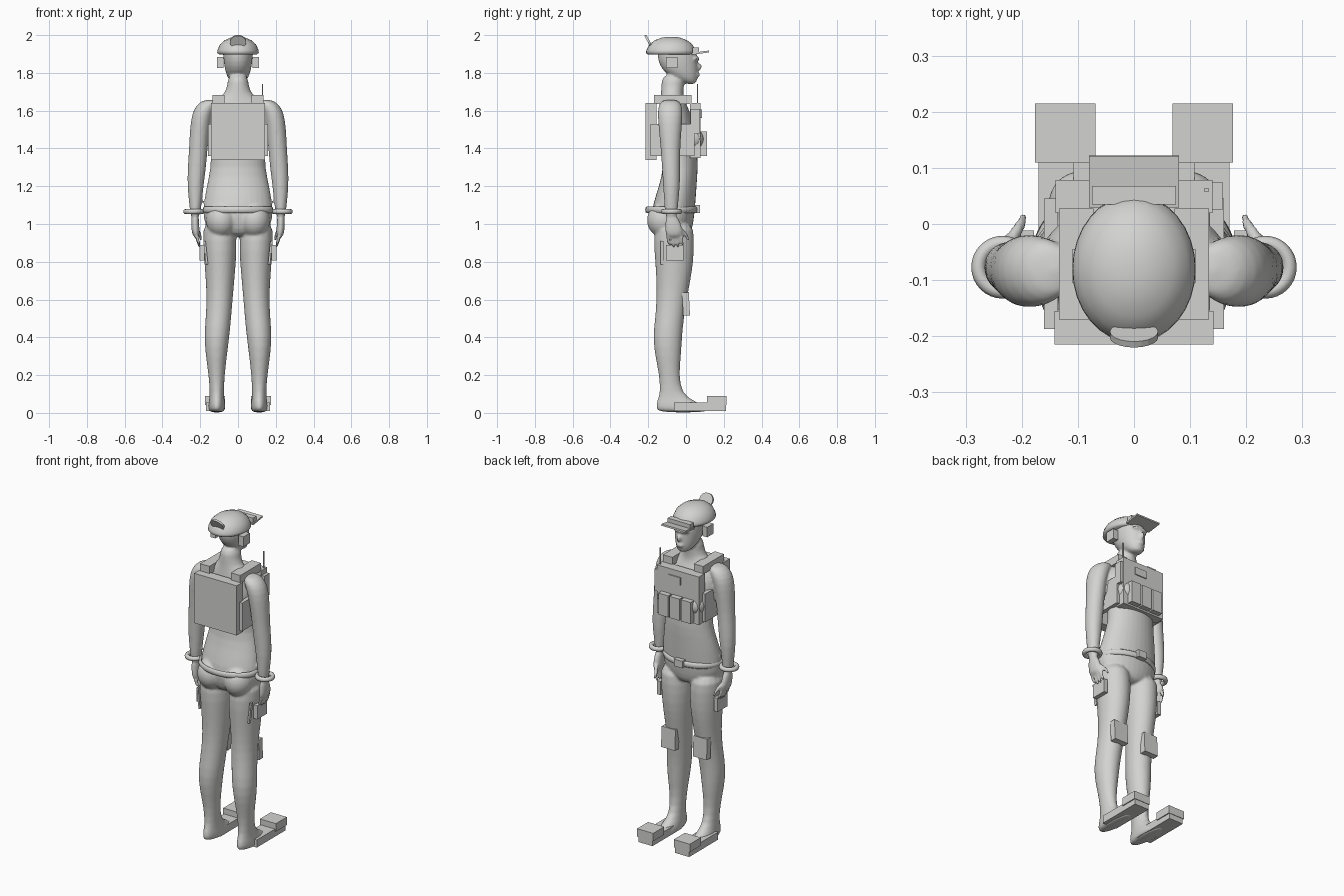
import bpy, bmesh, math
from mathutils import Matrix, Vector

cube = bpy.data.objects.get("Cube")
if cube:
    bpy.data.objects.remove(cube, do_unlink=True)

grey = bpy.data.materials.new("plain grey")
grey.use_nodes = True
grey.diffuse_color = (0.65, 0.65, 0.64, 1)
grey.node_tree.nodes["Principled BSDF"].inputs["Base Color"].default_value = grey.diffuse_color


def finish(name, bm, smooth=False):
    bmesh.ops.recalc_face_normals(bm, faces=bm.faces)
    for f in bm.faces:
        f.smooth = smooth
    me = bpy.data.meshes.new(name)
    bm.to_mesh(me)
    bm.free()
    me.materials.append(grey)
    ob = bpy.data.objects.new(name, me)
    bpy.context.collection.objects.link(ob)
    return ob


def loft(bm, sections, side=1, n=16):
    """Stack of elliptical rings, each given as z, x0, x1, y0, y1."""
    rings = []
    for z, x0, x1, y0, y1 in sections:
        ring = []
        for i in range(n):
            a = math.tau * i / n
            x = (x0 + x1) / 2 + (x1 - x0) / 2 * math.cos(a)
            y = (y0 + y1) / 2 + (y1 - y0) / 2 * math.sin(a)
            ring.append(bm.verts.new((side * x, y, z)))
        rings.append(ring)
    for a, b in zip(rings, rings[1:]):
        for i in range(n):
            j = (i + 1) % n
            bm.faces.new((a[i], a[j], b[j], b[i]))
    bm.faces.new(rings[0])
    bm.faces.new(rings[-1])


def ball(bm, centre, radii):
    m = Matrix.Translation(centre) @ Matrix.Diagonal((*radii, 1))
    bmesh.ops.create_uvsphere(bm, u_segments=16, v_segments=10, radius=1, matrix=m)


def box(name, x, y, z, tilt=0, lean=0):
    """Box from ranges, turned about its middle."""
    lo, hi = Vector((x[0], y[0], z[0])), Vector((x[1], y[1], z[1]))
    size = hi - lo
    bm = bmesh.new()
    m = (Matrix.Translation((lo + hi) / 2) @ Matrix.Rotation(tilt, 4, 'X')
         @ Matrix.Rotation(lean, 4, 'Y') @ Matrix.Diagonal((*size, 1)))
    bmesh.ops.create_cube(bm, size=1, matrix=m)
    return finish(name, bm)


def pair(name, x, y, z, tilt=0, lean=0):
    box("left_" + name, x, y, z, tilt, lean)
    box("right_" + name, (-x[1], -x[0]), y, z, tilt, -lean)


def ring(name, centre, rx, ry, tube, height):
    bm = bmesh.new()
    n, m = 32, 8
    grid = []
    for i in range(n):
        a = math.tau * i / n
        row = []
        for j in range(m):
            b = math.tau * j / m
            r = tube * math.cos(b)
            row.append(bm.verts.new((centre[0] + (rx + r) * math.cos(a),
                                     centre[1] + (ry + r) * math.sin(a),
                                     centre[2] + height * math.sin(b))))
        grid.append(row)
    for i in range(n):
        for j in range(m):
            k, l = (i + 1) % n, (j + 1) % m
            bm.faces.new((grid[i][j], grid[k][j], grid[k][l], grid[i][l]))
    return finish(name, bm, True)


# Body: overlapping lofts fused into one smooth skin
bm = bmesh.new()
torso = [(.93, .09, -.14, .01), (.97, .165, -.17, .035), (1.03, .19, -.185, .045),
         (1.10, .187, -.18, .052), (1.20, .17, -.145, .058), (1.30, .146, -.12, .066),
         (1.40, .148, -.13, .06), (1.50, .165, -.15, .05), (1.58, .17, -.15, .03),
         (1.64, .15, -.14, .0), (1.675, .085, -.135, -.015), (1.72, .056, -.132, -.012),
         (1.80, .056, -.13, .0)]
loft(bm, [(z, -w, w, a, b) for z, w, a, b in torso])
head = [(1.738, .028, .005, .052), (1.77, .055, -.07, .064), (1.81, .069, -.125, .066),
        (1.86, .078, -.15, .064), (1.91, .08, -.155, .06), (1.95, .07, -.14, .04),
        (1.97, .04, -.11, .0)]
loft(bm, [(z, -w, w, a, b) for z, w, a, b in head])
ball(bm, (0, .066, 1.832), (.013, .018, .022))
ball(bm, (0, .062, 1.79), (.024, .013, .012))
ball(bm, (0, .052, 1.875), (.055, .02, .012))
for s in (1, -1):
    loft(bm, [(.0, .07, .155, -.155, .13), (.03, .065, .16, -.163, .12),
              (.06, .07, .155, -.157, .05), (.10, .075, .149, -.138, -.02),
              (.20, .07, .156, -.142, -.036), (.30, .058, .172, -.165, -.025),
              (.40, .045, .18, -.177, -.02), (.50, .035, .173, -.165, -.01),
              (.60, .027, .167, -.157, .006), (.70, .018, .172, -.158, .025),
              (.80, .009, .18, -.165, .042), (.92, .003, .187, -.175, .046),
              (1.02, .02, .187, -.16, .04)], s)
    ball(bm, (s * .088, -.115, 1.02), (.085, .095, .095))
    ball(bm, (s * .095, .035, 1.45), (.06, .062, .06))
    # Arm
    loft(bm, [(1.02, .205, .25, -.11, -.045), (1.10, .192, .258, -.115, -.042),
              (1.20, .182, .27, -.122, -.03), (1.30, .168, .267, -.128, -.03),
              (1.40, .16, .26, -.135, -.03), (1.50, .15, .256, -.145, -.022),
              (1.58, .135, .246, -.152, -.016), (1.63, .11, .223, -.148, -.02),
              (1.66, .10, .18, -.125, -.04)], s)
    # Hand, fingers and thumb
    loft(bm, [(.925, .203, .238, -.108, -.018), (.97, .203, .248, -.113, -.015),
              (1.01, .206, .248, -.11, -.03), (1.05, .206, .248, -.108, -.048)], s)
    for i, tip in enumerate((.885, .868, .866, .878)):
        y = -.097 + i * .024
        loft(bm, [(tip, .193, .208, y + .002, y + .016), (.91, .202, .224, y - .009, y + .013),
                  (.95, .21, .234, y - .011, y + .012)], s, 8)
    loft(bm, [(.905, .185, .203, .01, .027), (.94, .19, .212, -.012, .014),
              (.985, .205, .235, -.05, -.015)], s, 8)
body = finish("body", bm, True)
body.modifiers.new("round", 'SUBSURF').levels = 1
skin = body.modifiers.new("fuse", 'REMESH')
skin.mode = 'VOXEL'
skin.voxel_size = .0075
skin.use_smooth_shade = True
relax = body.modifiers.new("relax", 'SMOOTH')
relax.factor = .5
relax.iterations = 4

# Cap with brim, front panel and rear fan
bm = bmesh.new()
dome = [(1.897, .098, .12), (1.905, .11, .132), (1.92, .109, .13), (1.95, .096, .115),
        (1.973, .07, .085), (1.986, .04, .05), (1.991, .015, .02)]
loft(bm, [(z, -w, w, -.08 - d, -.08 + d) for z, w, d in dome], 1, 32)
finish("cap", bm, True)
box("cap_brim", (-.08, .08), (.03, .122), (1.902, 1.912), math.radians(8))
box("cap_panel", (-.075, .075), (.035, .068), (1.902, 1.935))
bm = bmesh.new()
fan = (Matrix.Translation((0, -.197, 1.965)) @ Matrix.Rotation(math.radians(28), 4, 'X')
       @ Matrix.Diagonal((.043, .006, .038, 1)) @ Matrix.Rotation(math.pi / 2, 4, 'X'))
bmesh.ops.create_cone(bm, cap_ends=True, segments=20, radius1=1, radius2=1, depth=2, matrix=fan)
finish("cap_fan", bm)
pair("ear_pad", (.078, .11), (-.105, -.045), (1.825, 1.885))

# Backpack, vest and shoulder straps
box("backpack", (-.142, .142), (-.215, -.155), (1.34, 1.64))
box("vest_front", (-.14, .14), (.02, .078), (1.35, 1.64))
box("vest_label", (-.02, .06), (.077, .084), (1.56, 1.605))
pair("vest_side", (.135, .16), (-.187, .045), (1.36, 1.53))
pair("shoulder_strap", (.072, .134), (-.17, .028), (1.635, 1.683))
for i, name in enumerate(("right", "middle", "left")):
    x = (i - 1) * .075
    box(name + "_pouch", (x - .033, x + .033), (.075, .11), (1.36, 1.49))
box("radio", (.135, .158), (.025, .075), (1.48, 1.61))
box("antenna", (.126, .133), (.057, .064), (1.6, 1.74))

# Belt, buckle and bracelets
ring("belt", (0, -.077, 1.075), .178, .13, .009, .018)
box("buckle", (-.028, .028), (.045, .075), (1.058, 1.1))
for s, name in ((1, "left"), (-1, "right")):
    ring(name + "_bracelet", (s * .234, -.077, 1.066), .043, .043, .013, .014)

# Thigh holsters, knee pads and shoes
pair("holster", (.178, .203), (-.105, -.012), (.808, .89))
pair("holster_strap", (.165, .176), (-.135, -.118), (.785, .91), 0, math.radians(6))
pair("knee_pad", (.06, .152), (-.018, .018), (.515, .638), math.radians(3))
pair("sole", (.075, .17), (-.063, .212), (.01, .056))
pair("toe_cap", (.069, .176), (.11, .215), (.042, .09))
